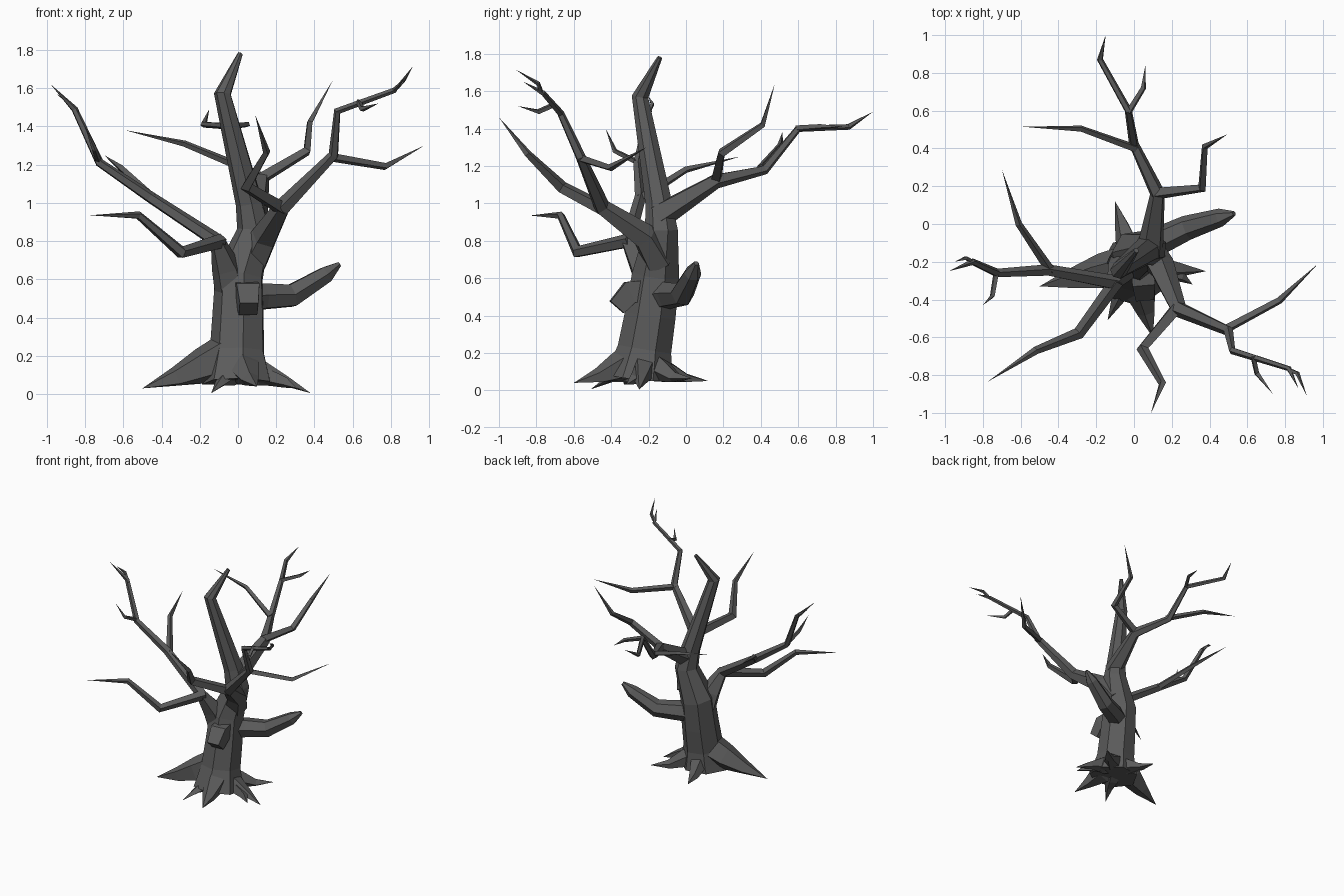
import bpy, bmesh, math
from mathutils import Vector

bark = bpy.data.materials.new("dark_bark")
bark.diffuse_color = (.105, .105, .105, 1)


def tube(name, pts, sides=4, floor=None, twist=0.4):
    """Faceted limb through (x, y, z, radius) stations; radius 0 makes a point."""
    bm = bmesh.new()
    P = [Vector(p[:3]) for p in pts]
    n = len(P)
    prev_t = None
    rings = []
    for i, p in enumerate(P):
        t = (P[min(i + 1, n - 1)] - p).normalized() + (p - P[max(i - 1, 0)]).normalized()
        t.normalize()
        if prev_t is None:
            ref = Vector((1, 0, 0)) if abs(t.x) < 0.8 else Vector((0, 0, 1))
            u = (ref - t * ref.dot(t)).normalized()
        else:
            u = prev_t.rotation_difference(t) @ u
        prev_t = t
        v = t.cross(u)
        r = pts[i][3]
        if r == 0:
            rings.append([bm.verts.new(p)])
            continue
        ring = []
        for k in range(sides):
            a = math.tau * k / sides + twist
            co = p + (u * math.cos(a) + v * math.sin(a)) * r
            if floor is not None:
                co.z = max(co.z, floor)
            ring.append(bm.verts.new(co))
        rings.append(ring)
    for a, b in zip(rings, rings[1:]):
        for k in range(sides):
            j = (k + 1) % sides
            if len(b) == 1:
                bm.faces.new((a[k], a[j], b[0]))
            else:
                bm.faces.new((a[k], a[j], b[j], b[k]))
    bm.faces.new(rings[0][::-1])
    if len(rings[-1]) > 1:
        bm.faces.new(rings[-1])
    bmesh.ops.recalc_face_normals(bm, faces=bm.faces)
    me = bpy.data.meshes.new(name)
    bm.to_mesh(me)
    bm.free()
    me.materials.append(bark)
    ob = bpy.data.objects.new(name, me)
    bpy.context.collection.objects.link(ob)
    return ob


# Trunk and bent leader
tube("trunk", [(0, -.25, .05, .19), (0, -.235, .13, .17), (0, -.22, .22, .148),
               (.005, -.19, .4, .14), (.01, -.16, .62, .13), (.085, -.13, .86, .09),
               (.06, -.145, 1.0, .073), (-.08, -.245, 1.57, .046), (.012, -.14, 1.78, .014)],
     7, floor=.05)

# Sawn stump on the front and broken bough on the right
tube("front_stump", [(.04, -.2, .53, .085), (.05, -.3, .525, .085), (.055, -.37, .445, .068)],
     4, twist=math.pi / 4)
tube("broken_bough", [(.03, -.15, .5, .08), (.13, -.09, .51, .075), (.28, -.02, .515, .066),
                      (.46, .035, .625, .048), (.53, .055, .68, .014)], 6)

# Left limb and its branches
tube("left_limb", [(-.03, -.18, .5, .09), (-.06, -.23, .66, .08), (-.11, -.31, .8, .042),
                   (-.46, -.245, 1.03, .032), (-.725, -.26, 1.21, .024),
                   (-.855, -.2, 1.49, .018), (-.98, -.25, 1.62, 0)], 5)
tube("left_back_branch", [(-.44, -.25, 1.02, .026), (-.61, 0, 1.18, .018), (-.7, .29, 1.25, 0)])
tube("left_twig", [(-.73, -.26, 1.22, .016), (-.75, -.38, 1.28, .014), (-.8, -.43, 1.4, 0)])
tube("left_tip_twig", [(-.84, -.21, 1.47, .014), (-.89, -.18, 1.53, .012), (-.95, -.2, 1.57, 0)])
tube("left_front_branch", [(-.09, -.3, .8, .04), (-.295, -.58, .74, .034),
                           (-.52, -.67, .935, .022), (-.775, -.835, .935, 0)], 5)

# Right limb and its branches
tube("right_limb", [(.07, -.14, .68, .09), (.14, -.22, .82, .075), (.235, -.45, .98, .046),
                    (.5, -.565, 1.25, .028), (.52, -.67, 1.48, .02),
                    (.82, -.765, 1.59, .015), (.87, -.87, 1.65, 0)], 5)
tube("right_outer_branch", [(.48, -.56, 1.24, .024), (.77, -.405, 1.19, .02), (.975, -.21, 1.3, 0)])
tube("right_twig", [(.63, -.7, 1.53, .015), (.65, -.79, 1.49, .015), (.735, -.9, 1.52, 0)])
tube("right_tip_twig", [(.83, -.775, 1.6, .012), (.865, -.79, 1.64, .012), (.915, -.91, 1.715, 0)])
tube("right_front_branch", [(.23, -.44, .97, .04), (.045, -.66, 1.085, .034),
                            (.15, -.845, 1.265, .02), (.09, -1.0, 1.46, 0)])

# Back limb and its branches
tube("back_limb", [(.085, -.15, .93, .075), (.125, .16, 1.12, .042), (0, .42, 1.18, .027),
                   (-.03, .6, 1.4, .02), (-.18, .87, 1.41, .017), (-.15, 1.0, 1.49, 0)], 5)
tube("back_right_branch", [(.11, .16, 1.12, .034), (.36, .19, 1.27, .026),
                           (.375, .41, 1.42, .018), (.495, .475, 1.64, 0)])
tube("back_left_branch", [(.01, .4, 1.19, .022), (-.28, .505, 1.31, .017), (-.59, .515, 1.38, 0)])
tube("back_twig", [(-.03, .59, 1.4, .018), (.05, .72, 1.41, .015), (.06, .84, 1.41, 0)])

# Roots flare from the trunk foot: tip position, width and height at the shoulder
roots = [(-.5, -.33, .03, .12, .24), (-.14, -.51, .005, .065, .14), (.1, -.6, .04, .1, .2),
         (.38, -.25, .005, .08, .17), (.3, .03, .065, .08, .17), (-.1, .12, .05, .075, .16)]
for i, (x, y, z, w, h) in enumerate(roots):
    def at(f, height, r):
        return (x * f, -.22 + (y + .22) * f, height, r)
    tube(f"root_{i + 1}", [at(0, h, w), at(.35, h * .62, w * .85), at(.65, h * .35, w * .5),
                           (x, y, z, 0)], 5, floor=.045)

# Small side root
tube("side_root_right", [(.15, -.25, .09, .05), (.25, -.28, .06, .03), (.31, -.32, .03, 0)], 4, floor=.03)
